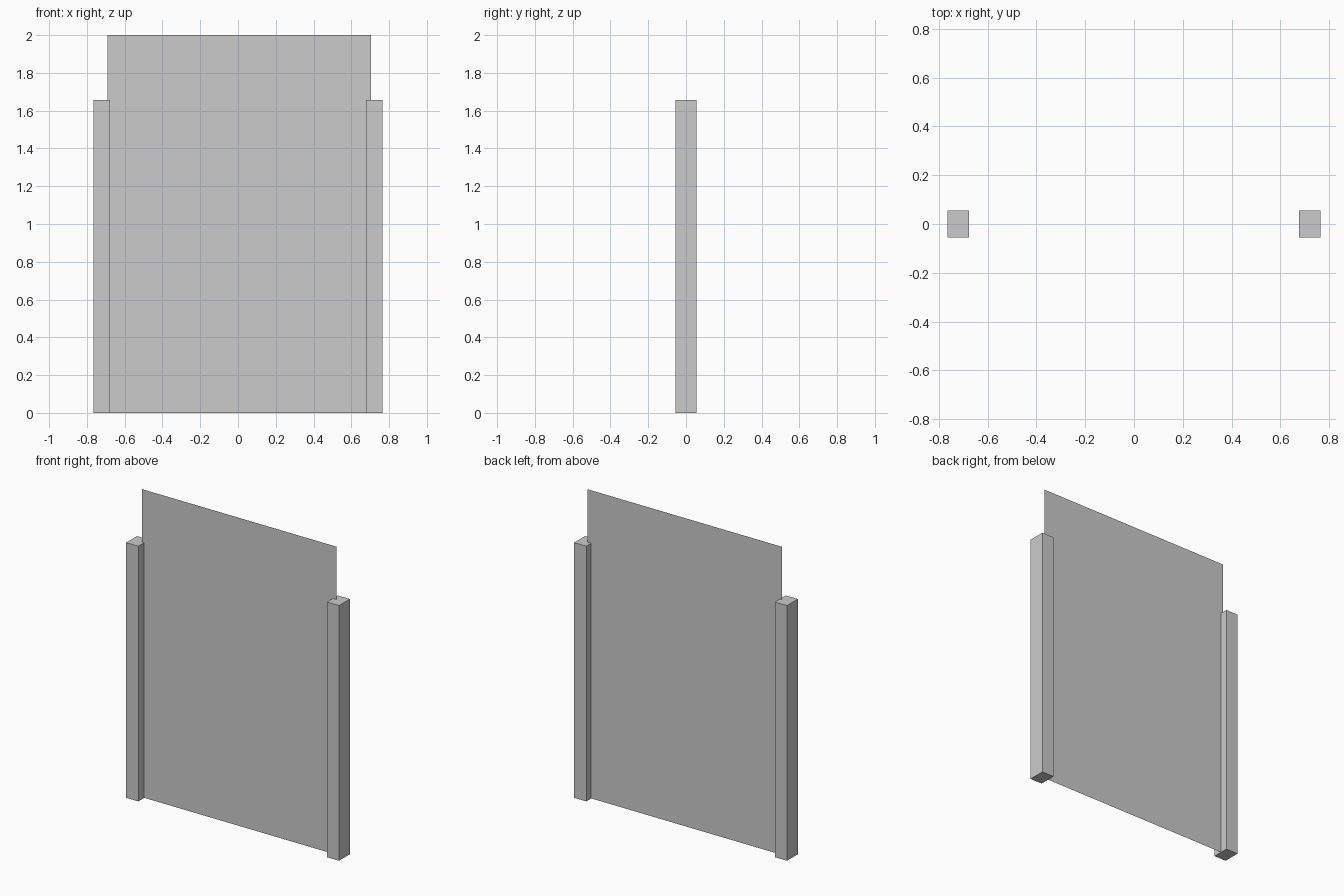
import bpy, bmesh
from mathutils import Matrix

if "Cube" in bpy.data.objects:
    bpy.data.objects.remove(bpy.data.objects["Cube"])


def finish(name, bm):
    mesh = bpy.data.meshes.new(name)
    bm.to_mesh(mesh)
    bm.free()
    obj = bpy.data.objects.new(name, mesh)
    bpy.context.collection.objects.link(obj)
    return obj


def post(name, x, width, depth, height):
    bm = bmesh.new()
    bmesh.ops.create_cube(bm, size=1, matrix=Matrix.Translation((x, 0, height / 2))
                          @ Matrix.Diagonal((width, depth, height, 1)))
    return finish(name, bm)


# Two square posts at the sides
for side, name in ((-1, "left_post"), (1, "right_post")):
    post(name, side * 0.721, 0.087, 0.111, 1.657)

# Single thin sheet standing between the posts, facing the front
x0, x1, y, top = -0.692, 0.705, 0.005, 2.0
bm = bmesh.new()
bm.faces.new([bm.verts.new(p) for p in
              ((x0, y, 0), (x1, y, 0), (x1, y, top), (x0, y, top))])
finish("panel", bm)
